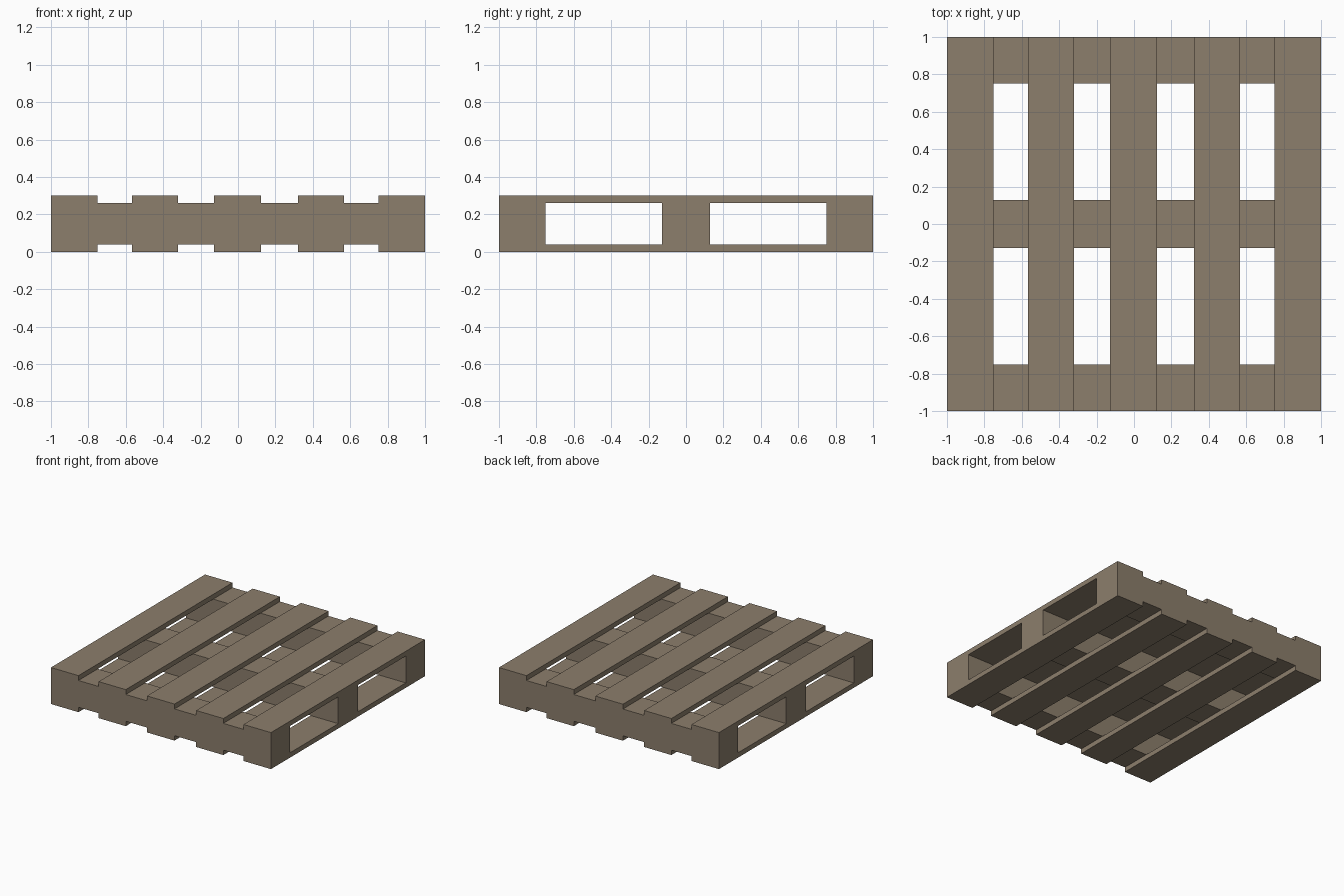
import bpy
import bmesh

if "Cube" in bpy.data.objects:
    bpy.data.objects.remove(bpy.data.objects["Cube"])

wood = bpy.data.materials.new("weathered_wood")
wood.diffuse_color = (0.262, 0.209, 0.150, 1.0)
wood.use_nodes = True
wood.node_tree.nodes["Principled BSDF"].inputs["Base Color"].default_value = wood.diffuse_color

HEIGHT = 0.30    # overall height
BOARD = 0.04     # deck board thickness


def box(name, x0, x1, y0, y1, z0, z1):
    """Add a flat-shaded wooden box spanning the given ranges."""
    bm = bmesh.new()
    bmesh.ops.create_cube(bm, size=1)
    for v in bm.verts:
        v.co.x = x1 if v.co.x > 0 else x0
        v.co.y = y1 if v.co.y > 0 else y0
        v.co.z = z1 if v.co.z > 0 else z0
    mesh = bpy.data.meshes.new(name)
    bm.to_mesh(mesh)
    bm.free()
    mesh.materials.append(wood)
    obj = bpy.data.objects.new(name, mesh)
    bpy.context.collection.objects.link(obj)
    return obj


# Three thick cross beams running left to right
for label, y0, y1 in (("front", -1, -0.75), ("middle", -0.127, 0.127), ("back", 0.75, 1)):
    box(label + "_beam", -1, 1, y0, y1, BOARD, HEIGHT - BOARD)

# Five deck boards front to back, repeated on the top and the underside
board_spans = ((-1, -0.75), (-0.567, -0.32), (-0.127, 0.123), (0.32, 0.567), (0.75, 1))
for i, (x0, x1) in enumerate(board_spans, 1):
    box(f"top_board_{i}", x0, x1, -1, 1, HEIGHT - BOARD, HEIGHT)
    box(f"bottom_board_{i}", x0, x1, -1, 1, 0, BOARD)
